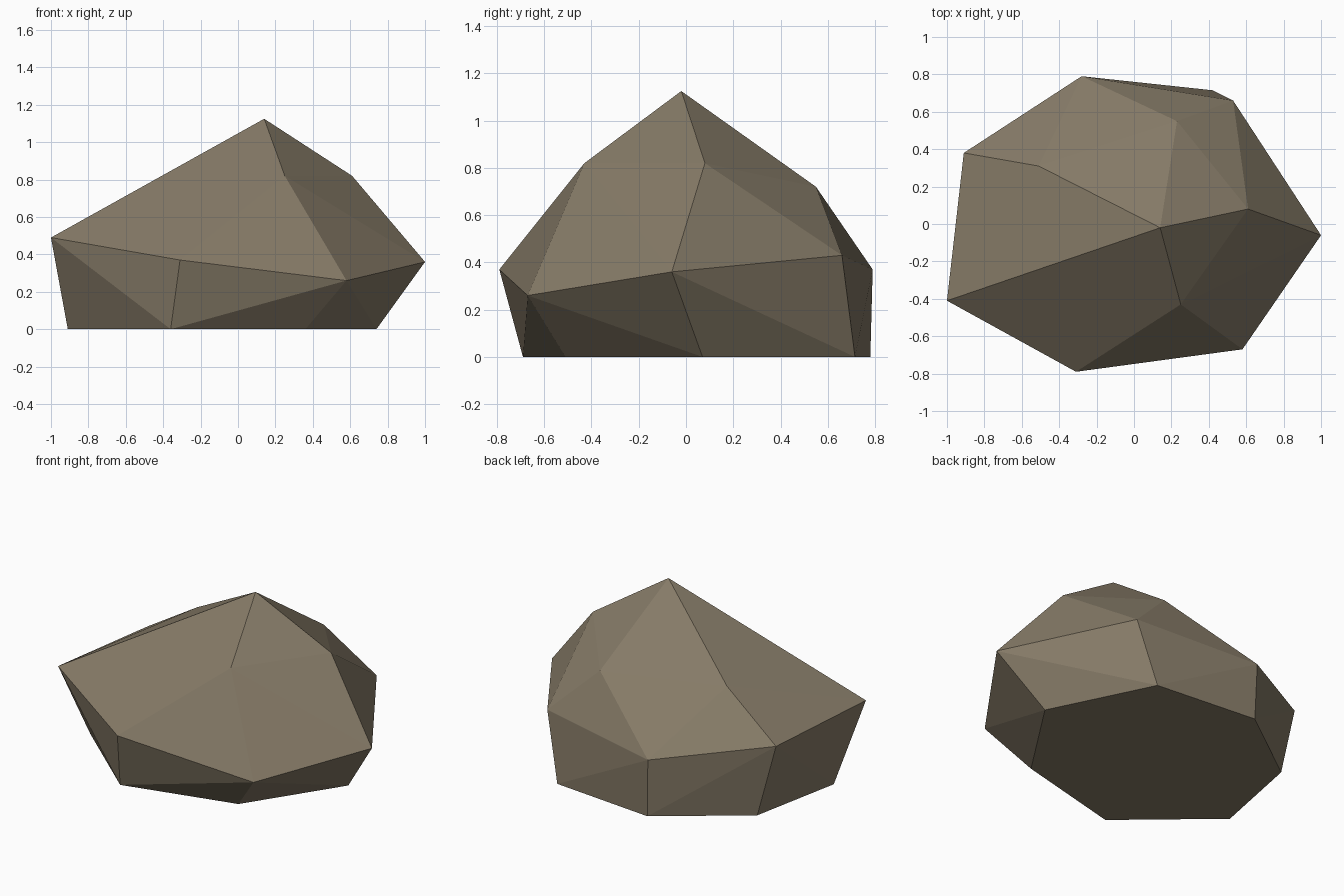
import bpy
import bmesh

# Remove the default cube
cube = bpy.data.objects.get("Cube")
if cube:
    bpy.data.objects.remove(cube, do_unlink=True)


def make_material(name, colour):
    mat = bpy.data.materials.new(name)
    mat.use_nodes = True
    mat.diffuse_color = colour
    mat.node_tree.nodes["Principled BSDF"].inputs["Base Color"].default_value = colour
    return mat


def faceted_stone(name, points, mat):
    """Wrap a flat-shaded convex skin around the corner points."""
    bm = bmesh.new()
    for p in points:
        bm.verts.new(p)
    bmesh.ops.convex_hull(bm, input=bm.verts[:])
    # Merge only the coplanar triangles of the flat underside
    under = [e for e in bm.edges if all(v.co.z < 0.001 for v in e.verts)]
    bmesh.ops.dissolve_limit(bm, angle_limit=0.001, verts=[], edges=under)
    bmesh.ops.recalc_face_normals(bm, faces=bm.faces[:])
    mesh = bpy.data.meshes.new(name)
    bm.to_mesh(mesh)
    bm.free()
    mesh.materials.append(mat)
    obj = bpy.data.objects.new(name, mesh)
    bpy.context.collection.objects.link(obj)
    return obj


# Footprint on the ground
footprint = [(-0.36, -0.69), (0.36, -0.51), (0.74, 0.07), (0.42, 0.715),
             (-0.27, 0.78), (-0.79, 0.40), (-0.91, -0.21)]
base = [(x, y, 0) for x, y in footprint]

# Widest ring of corners
waist = [(-1.0, -0.41, 0.49), (-0.31, -0.79, 0.37), (0.58, -0.67, 0.26),
         (1.0, -0.06, 0.36), (0.53, 0.66, 0.43), (-0.28, 0.79, 0.37),
         (-0.91, 0.38, 0.47)]

# Shoulder corners and peak
shoulder = [(0.25, -0.43, 0.82), (0.61, 0.08, 0.82),
            (0.23, 0.55, 0.72), (-0.51, 0.31, 0.726)]
peak = [(0.14, -0.02, 1.125)]

stone = make_material("warm grey stone", (0.235, 0.195, 0.135, 1))
faceted_stone("boulder", base + waist + shoulder + peak, stone)
